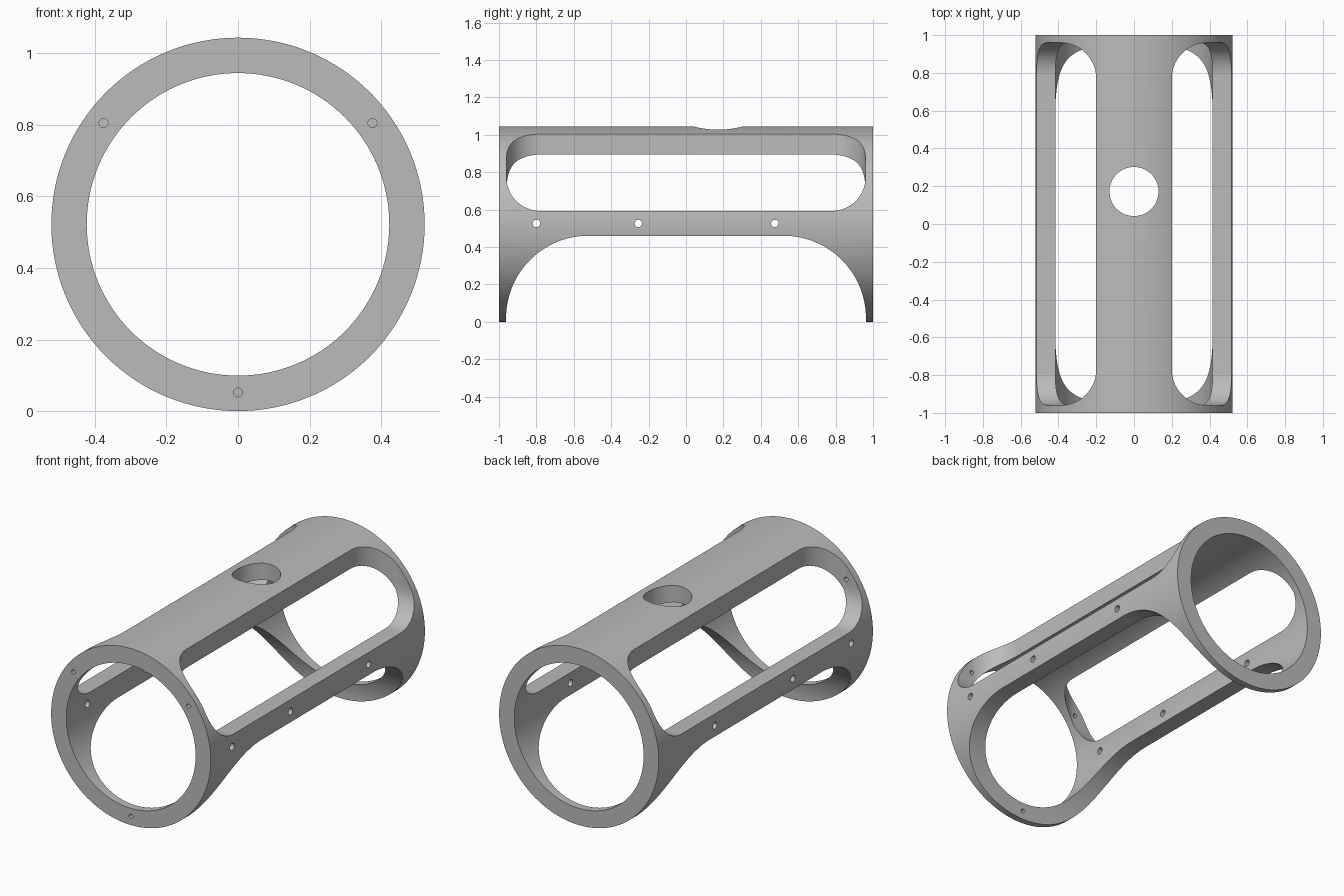
import bpy, bmesh, math
from mathutils import Vector

if "Cube" in bpy.data.objects:
    bpy.data.objects.remove(bpy.data.objects["Cube"])

R_OUT, R_IN, ZC = 0.522, 0.423, 0.522


def prism(name, pts, vec):
    """Extrude a closed 3D outline along vec."""
    bm = bmesh.new()
    face = bm.faces.new([bm.verts.new(p) for p in pts])
    ext = bmesh.ops.extrude_face_region(bm, geom=[face])
    verts = [g for g in ext["geom"] if isinstance(g, bmesh.types.BMVert)]
    bmesh.ops.translate(bm, verts=verts, vec=Vector(vec))
    bmesh.ops.recalc_face_normals(bm, faces=bm.faces)
    me = bpy.data.meshes.new(name)
    bm.to_mesh(me)
    bm.free()
    ob = bpy.data.objects.new(name, me)
    bpy.context.collection.objects.link(ob)
    return ob


def circle(r, n, place):
    return [place(r * math.cos(2 * math.pi * i / n), r * math.sin(2 * math.pi * i / n))
            for i in range(n)]


def u_profile(half, tip, open_end, r, n=20):
    """Outline of (y, depth): straight at open_end, rounded corners at tip."""
    s = 1 if open_end > tip else -1
    pts = [(-half, open_end)]
    for side in (-1, 1):
        arc = [(side * (half - r + r * math.cos(a)), tip + s * r * (1 - math.sin(a)))
               for a in (i * math.pi / 2 / n for i in range(n + 1))]
        pts += arc if side < 0 else arc[::-1]
    return pts + [(half, open_end)]


def boolean(ob, cutter, op="DIFFERENCE"):
    """Apply a boolean and discard the cutter."""
    mod = ob.modifiers.new("cut", "BOOLEAN")
    mod.operation, mod.solver, mod.object = op, "EXACT", cutter
    bpy.context.view_layer.update()
    dg = bpy.context.evaluated_depsgraph_get()
    me = bpy.data.meshes.new_from_object(ob.evaluated_get(dg))
    ob.modifiers.clear()
    ob.data = me
    bpy.data.objects.remove(cutter)


# Tube body along y
tube = prism("tube_frame", circle(R_OUT, 128, lambda a, b: (a, -1, ZC + b)), (0, 2, 0))
boolean(tube, prism("bore", circle(R_IN, 128, lambda a, b: (a, -1.1, ZC + b)), (0, 2.2, 0)))

# Upper side windows, rounded both in plan and in elevation
for s in (-1, 1):
    plan = [(s * d, y, 0.3) for y, d in u_profile(0.96, 0.2, 0.9, 0.19)]
    side = [(0, y, d) for y, d in u_profile(0.96, 0.593, 1.2, 0.18)]
    window = prism("window_cutter", plan, (0, 0, 0.8))
    boolean(window, prism("window_side", side, (s * 1.0, 0, 0)), "INTERSECT")
    boolean(tube, window)

# Large open belly with wide arched ends
belly = [(-0.8, y, d) for y, d in u_profile(0.962, 0.46, -0.2, 0.44, 32)]
boolean(tube, prism("belly_cutter", belly, (1.6, 0, 0)))

# Round port through the top strip
port = circle(0.13, 64, lambda a, b: (a, 0.172 + b, 0.75))
boolean(tube, prism("port_cutter", port, (0, 0, 0.5)))

# Screw holes through both side rails
for y in (-0.8, -0.255, 0.475):
    hole = circle(0.02, 24, lambda a, b: (-0.7, y + a, 0.526 + b))
    boolean(tube, prism("rail_hole_cutter", hole, (1.4, 0, 0)))

# Screw holes through the front ring
for x, z in ((-0.376, 0.805), (0.376, 0.805), (0, 0.052)):
    hole = circle(0.0125, 24, lambda a, b: (x + a, -1.1, z + b))
    boolean(tube, prism("ring_hole_cutter", hole, (0, 0.25, 0)))

# Single grey finish
grey = bpy.data.materials.new("mid grey")
grey.diffuse_color = (0.5, 0.5, 0.5, 1)
grey.use_nodes = True
grey.node_tree.nodes["Principled BSDF"].inputs["Base Color"].default_value = grey.diffuse_color
tube.data.materials.clear()
tube.data.materials.append(grey)
for p in tube.data.polygons:
    p.material_index = 0

bpy.ops.object.select_all(action="DESELECT")
tube.select_set(True)
bpy.context.view_layer.objects.active = tube
bpy.ops.object.shade_smooth_by_angle(angle=math.radians(30))
